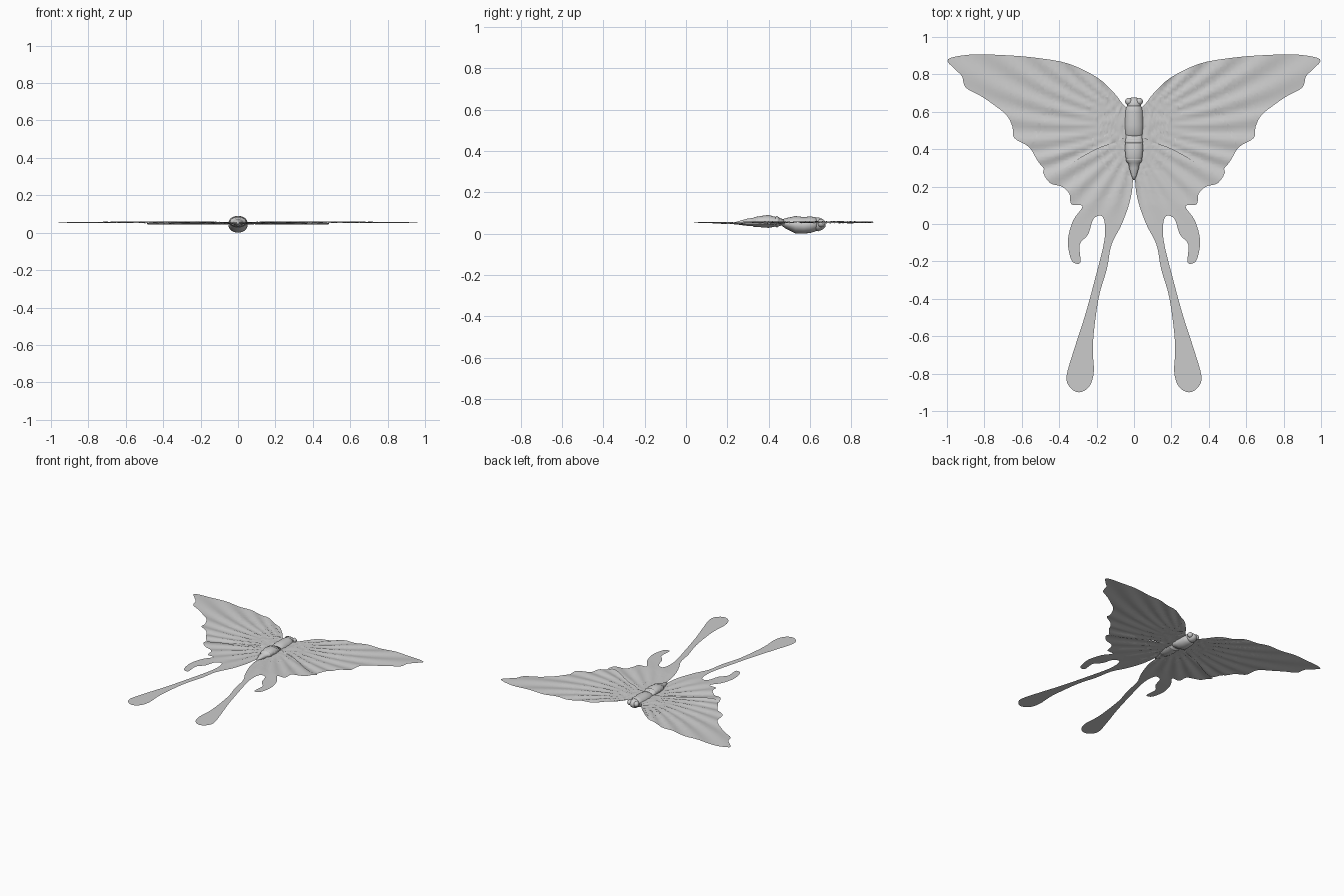
import bpy, bmesh, math
from mathutils import Vector

cube = bpy.data.objects.get("Cube")
if cube:
    bpy.data.objects.remove(cube)

grey = bpy.data.materials.new("pale_grey")
grey.use_nodes = True
GREY = (0.6, 0.6, 0.6, 1)
grey.diffuse_color = GREY
grey.node_tree.nodes["Principled BSDF"].inputs["Base Color"].default_value = GREY


def finish(name, bm):
    mesh = bpy.data.meshes.new(name)
    bm.to_mesh(mesh)
    bm.free()
    mesh.materials.append(grey)
    for p in mesh.polygons:
        p.use_smooth = True
    ob = bpy.data.objects.new(name, mesh)
    bpy.context.collection.objects.link(ob)
    return ob


def smooth_outline(points, steps=4):
    """Closed Catmull-Rom curve through the points."""
    pts = [Vector(p) for p in points]
    n = len(pts)
    out = []
    for i in range(n):
        a, b, c, d = (pts[(i + k - 1) % n] for k in range(4))
        for s in range(steps):
            t = s / steps
            out.append(0.5 * (2 * b + (c - a) * t + (2 * a - 5 * b + 4 * c - d) * t * t
                              + (3 * b - a - 3 * c + d) * t ** 3))
    return out


def wing(name, points, height, side):
    """Thin sheet cut into a fine grid and rippled by the height function."""
    bm = bmesh.new()
    verts = [bm.verts.new((p.x, p.y, 0)) for p in smooth_outline(points)]
    face = bm.faces.new(verts)
    bmesh.ops.triangulate(bm, faces=[face])
    cell = 0.02
    for axis, low, high in ((0, 0, 1), (1, -0.1, 0.92)):
        normal = Vector((1 - axis, axis, 0))
        for i in range(1, int((high - low) / cell)):
            geom = bm.verts[:] + bm.edges[:] + bm.faces[:]
            bmesh.ops.bisect_plane(bm, geom=geom, plane_co=normal * (low + i * cell),
                                   plane_no=normal, dist=1e-5)
    for v in bm.verts:
        v.co.z = height(v.co.x, v.co.y)
        v.co.x *= side
    for f in bm.faces:
        f.normal_update()
        if f.normal.z < 0:
            f.normal_flip()
    return finish(name, bm)


def fore_height(x, y):
    r = math.hypot(x, y - 0.55)
    angle = math.atan2(y - 0.55, x + 0.02) - 0.25 * r
    fade = min(1, r / 0.25) * (1 - 0.6 * min(1, r))
    return 0.062 + 0.0065 * fade * math.sin(angle * 34)


def hind_height(x, y):
    r = math.hypot(x, y - 0.48)
    angle = math.atan2(y - 0.48, x + 0.02)
    fade = min(1, r / 0.2) * max(0, min(1, y / 0.2))
    return 0.061 - 0.006 * max(0, min(1, (y - 0.1) / 0.2)) + 0.005 * fade * math.sin(angle * 24)


# Wing outlines, one side only
FORE = [(0.0, 0.6), (0.05, 0.63), (0.11, 0.705), (0.2, 0.785), (0.35, 0.857), (0.52, 0.888),
        (0.7, 0.903), (0.88, 0.905), (0.995, 0.88), (0.96, 0.83), (0.92, 0.79), (0.9, 0.73),
        (0.82, 0.685), (0.74, 0.63), (0.68, 0.58), (0.65, 0.52), (0.64, 0.46), (0.56, 0.41),
        (0.51, 0.33), (0.45, 0.275), (0.38, 0.295), (0.3, 0.345), (0.2, 0.4), (0.12, 0.43),
        (0.05, 0.46), (0.0, 0.48)]
HIND = [(0.0, 0.5), (0.1, 0.45), (0.25, 0.4), (0.4, 0.32), (0.485, 0.29), (0.45, 0.22),
        (0.385, 0.2), (0.345, 0.16), (0.335, 0.105), (0.275, 0.095), (0.325, 0.02),
        (0.353, -0.08), (0.345, -0.16), (0.325, -0.205), (0.287, -0.205), (0.29, -0.11),
        (0.245, -0.055), (0.215, 0.03), (0.165, 0.035), (0.157, -0.08), (0.21, -0.3),
        (0.265, -0.5), (0.32, -0.67), (0.36, -0.81), (0.345, -0.87), (0.295, -0.9),
        (0.24, -0.87), (0.215, -0.79), (0.22, -0.64), (0.19, -0.4), (0.145, -0.24),
        (0.12, -0.11), (0.065, 0.0), (0.02, 0.13), (0.005, 0.25)]

for label, side in (("left", 1), ("right", -1)):
    wing(label + "_forewing", FORE, fore_height, side)
    wing(label + "_hindwing", HIND, hind_height, side)


def lathe(name, rings, sides=24):
    """Body part from oval rings along y: (y, centre z, half width, half height)."""
    bm = bmesh.new()
    loops = []
    for y, z, rx, rz in rings:
        loops.append([bm.verts.new((rx * math.cos(k * math.tau / sides), y,
                                    z + rz * math.sin(k * math.tau / sides)))
                      for k in range(sides)])
    for a, b in zip(loops, loops[1:]):
        for k in range(sides):
            m = (k + 1) % sides
            bm.faces.new((a[k], a[m], b[m], b[k]))
    bm.faces.new(loops[0])
    bm.faces.new(loops[-1])
    bmesh.ops.recalc_face_normals(bm, faces=bm.faces[:])
    return finish(name, bm)


# Body
lathe("abdomen", [(0.235, 0.058, 0.004, 0.004), (0.26, 0.059, 0.014, 0.01),
                  (0.3, 0.062, 0.026, 0.018), (0.325, 0.063, 0.03, 0.02),
                  (0.328, 0.063, 0.038, 0.023), (0.36, 0.065, 0.045, 0.027),
                  (0.4, 0.066, 0.048, 0.031), (0.44, 0.064, 0.046, 0.022),
                  (0.475, 0.062, 0.042, 0.014)])
lathe("thorax", [(0.46, 0.06, 0.036, 0.012), (0.48, 0.057, 0.046, 0.024),
                 (0.53, 0.05, 0.051, 0.042), (0.57, 0.047, 0.051, 0.04),
                 (0.6, 0.05, 0.049, 0.04), (0.625, 0.052, 0.042, 0.035),
                 (0.635, 0.053, 0.034, 0.028)])
lathe("head", [(0.62, 0.052, 0.036, 0.03), (0.64, 0.052, 0.038, 0.034),
               (0.66, 0.052, 0.03, 0.026), (0.675, 0.052, 0.015, 0.013)])

# Eyes
for label, side in (("left", 1), ("right", -1)):
    bm = bmesh.new()
    bmesh.ops.create_uvsphere(bm, u_segments=16, v_segments=10, radius=0.02)
    bmesh.ops.translate(bm, verts=bm.verts, vec=(side * 0.028, 0.655, 0.058))
    finish(label + "_eye", bm)

# Raised bands around the abdomen
for y, width in ((0.345, 0.044), (0.395, 0.05), (0.44, 0.048)):
    lathe("abdomen_band", [(y - 0.012, 0.064, width - 0.004, 0.02), (y, 0.065, width, width * 0.6),
                           (y + 0.012, 0.064, width - 0.004, 0.02)])

# Rest the whole model on the ground
bpy.context.view_layer.update()
objs = [o for o in bpy.context.scene.objects if o.type == "MESH"]
low = min(v.co.z for o in objs for v in o.data.vertices)
for o in objs:
    o.location.z -= low
